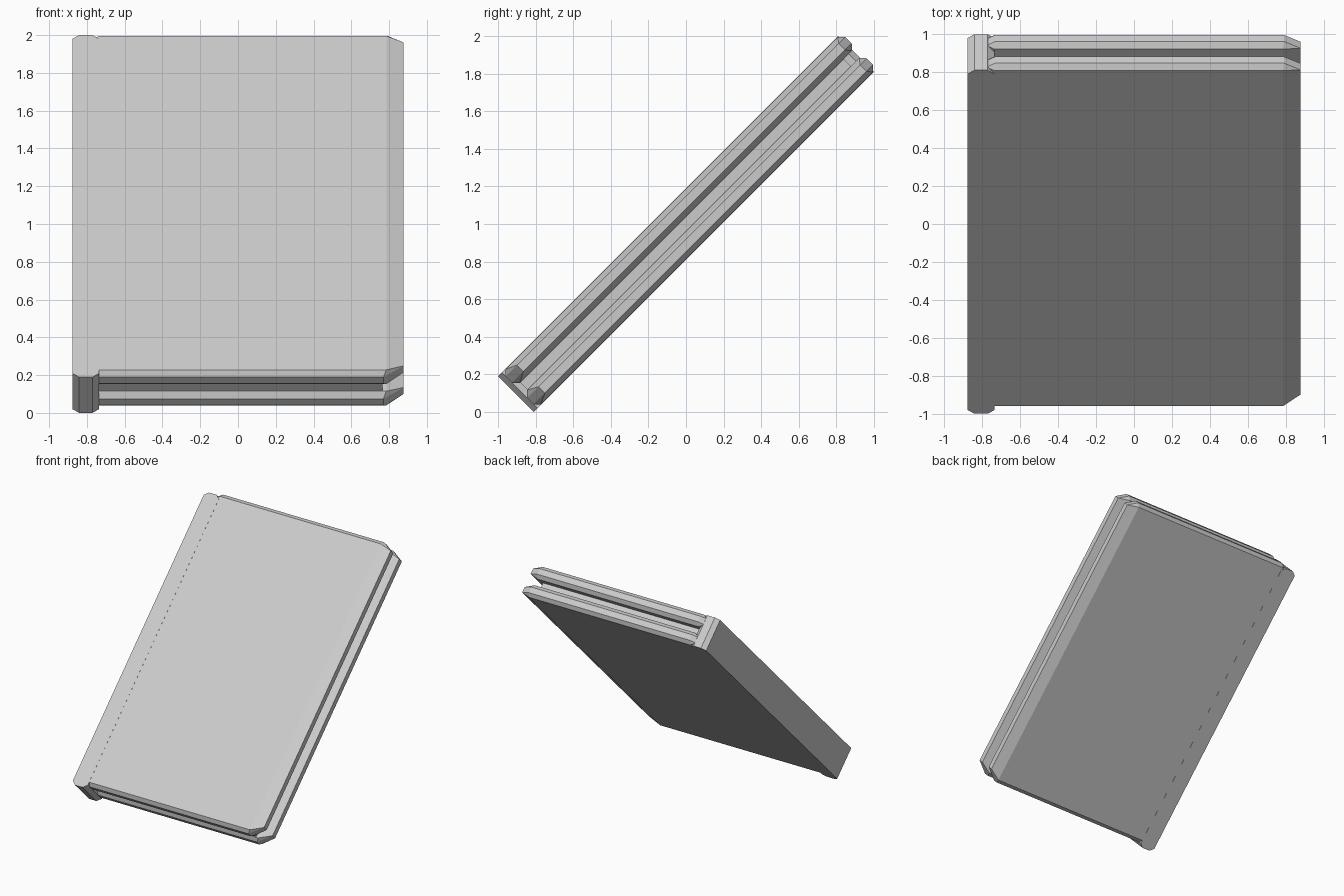
import bpy, bmesh
from math import radians
from mathutils import Matrix

if "Cube" in bpy.data.objects:
    bpy.data.objects.remove(bpy.data.objects["Cube"])

# The book is modelled flat (x = width, y = height, z = thickness), then leaned 45 degrees
LEAN = Matrix.Translation((0, 0, 1)) @ Matrix.Rotation(radians(45), 4, 'X')


def outline(x0, x1, y0, y1, left, low_right, top_right):
    """Rectangle with cut corners; each cut is (dx, dy)."""
    lx, ly = left
    bx, by = low_right
    tx, ty = top_right
    return [(x0 + lx, y0), (x1 - bx, y0), (x1, y0 + by), (x1, y1 - ty),
            (x1 - tx, y1), (x0 + lx, y1), (x0, y1 - ly), (x0, y0 + ly)]


def loft(name, layers):
    """Join stacked outlines (points, z) into a closed solid."""
    bm = bmesh.new()
    rings = [[bm.verts.new((x, y, z)) for x, y in pts] for pts, z in layers]
    for a, b in zip(rings, rings[1:]):
        n = len(a)
        for i in range(n):
            j = (i + 1) % n
            bm.faces.new((a[i], a[j], b[j], b[i]))
    bm.faces.new(rings[0][::-1])
    bm.faces.new(rings[-1])
    bmesh.ops.remove_doubles(bm, verts=bm.verts, dist=1e-4)
    bmesh.ops.recalc_face_normals(bm, faces=bm.faces)
    bm.transform(LEAN)
    mesh = bpy.data.meshes.new(name)
    bm.to_mesh(mesh)
    bm.free()
    obj = bpy.data.objects.new(name, mesh)
    bpy.context.collection.objects.link(obj)
    return obj


# Covers: cut-corner edge band, bevelled in to smaller inner and outer faces
edge = outline(-0.777, 0.877, -1.252, 1.304, (0.045, 0.03), (0.107, 0.085), (0.087, 0.05))
face = outline(-0.735, 0.785, -1.225, 1.276, (0, 0), (0, 0), (0, 0))
for name, side in (("front_cover", 1), ("back_cover", -1)):
    loft(name, [(face, side * 0.027), (edge, side * 0.0565),
                (edge, side * 0.105), (face, side * 0.133)])

# Spine: slab with cut corners at both ends
cut = (0.036, 0.028)
spine = outline(-0.877, -0.735, -1.28, 1.28, cut, cut, cut)
loft("spine", [(spine, -0.134), (spine, 0.134)])

# Page block recessed between the covers
none = (0, 0)
pages = outline(-0.74, 0.765, -1.22, 1.215, none, none, none)
loft("pages", [(pages, -0.03), (pages, 0.03)])
